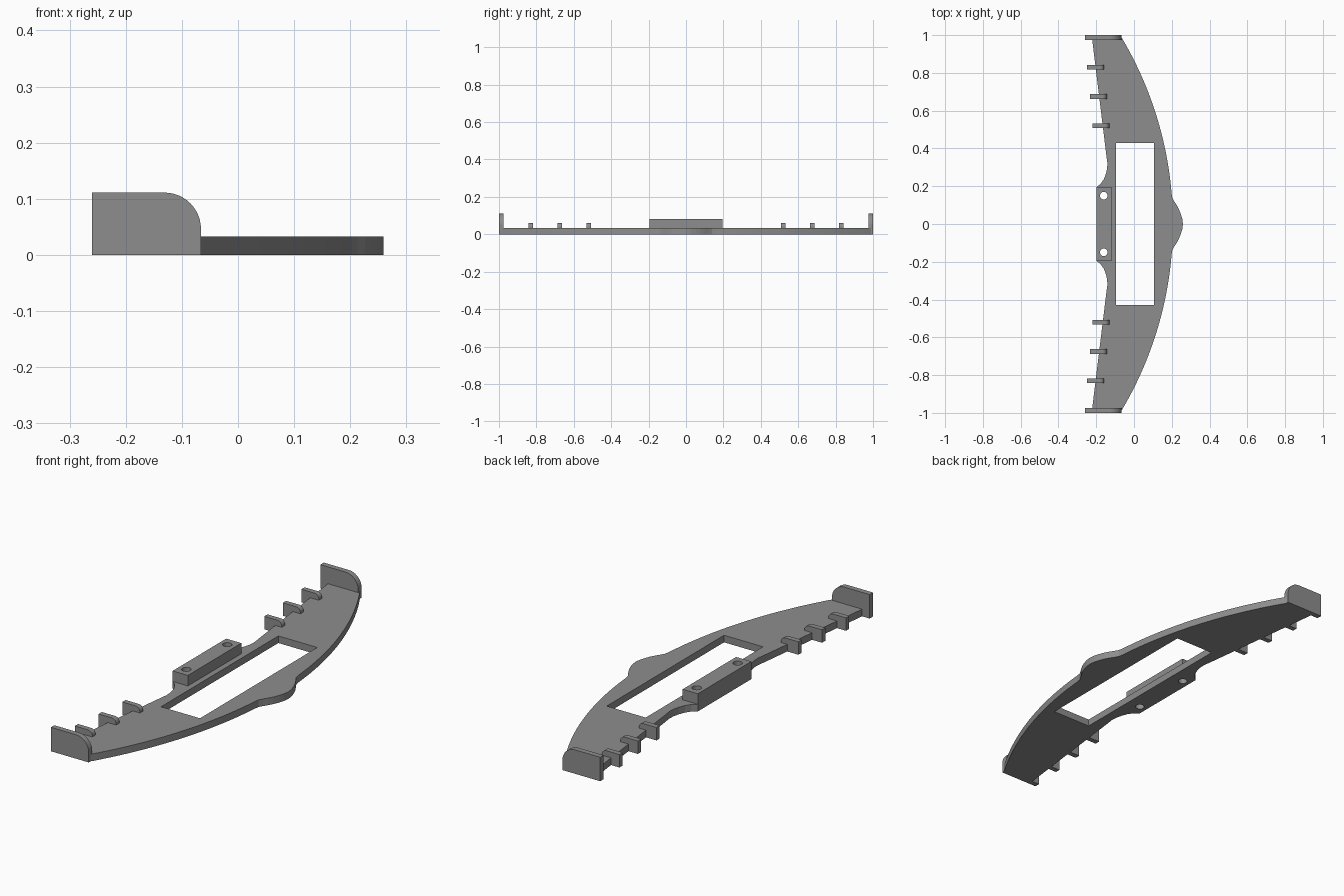
import bpy, bmesh, math
from mathutils import Matrix

if "Cube" in bpy.data.objects:
    bpy.data.objects.remove(bpy.data.objects["Cube"])

grey = bpy.data.materials.new("mid_grey")
grey.diffuse_color = (0.27, 0.27, 0.27, 1)
grey.use_nodes = True
grey.node_tree.nodes["Principled BSDF"].inputs["Base Color"].default_value = grey.diffuse_color


def prism(name, loops, depth, matrix):
    """Extrude closed 2D loops (first is the outline, others are holes)."""
    cu = bpy.data.curves.new(name, 'CURVE')
    cu.dimensions = '2D'
    cu.fill_mode = 'BOTH'
    cu.extrude = depth / 2
    for pts in loops:
        sp = cu.splines.new('POLY')
        sp.points.add(len(pts) - 1)
        for p, (x, y) in zip(sp.points, pts):
            p.co = (x, y, 0, 1)
        sp.use_cyclic_u = True
    tmp = bpy.data.objects.new(name + "_curve", cu)
    bpy.context.collection.objects.link(tmp)
    dg = bpy.context.evaluated_depsgraph_get()
    me = bpy.data.meshes.new_from_object(tmp.evaluated_get(dg))
    bpy.data.objects.remove(tmp)
    bm = bmesh.new()
    bm.from_mesh(me)
    bmesh.ops.remove_doubles(bm, verts=bm.verts, dist=1e-5)
    bmesh.ops.recalc_face_normals(bm, faces=bm.faces)
    for f in bm.faces:
        f.smooth = False
        f.material_index = 0
    bm.transform(matrix)
    bm.to_mesh(me)
    bm.free()
    me.materials.clear()
    me.materials.append(grey)
    ob = bpy.data.objects.new(name, me)
    bpy.context.collection.objects.link(ob)
    return ob


def rect(x0, x1, y0, y1):
    return [(x0, y0), (x1, y0), (x1, y1), (x0, y1)]


def circle(cx, cy, r, n=24):
    return [(cx + r * math.cos(2 * math.pi * i / n), cy + r * math.sin(2 * math.pi * i / n)) for i in range(n)]


def upright(name, x0, x1, height, r, y, thick):
    """Upright fin in the XZ plane with one rounded upper corner."""
    pts = [(x0, 0), (x1, 0)]
    for i in range(13):
        a = math.pi / 2 * i / 12
        pts.append((x1 - r + r * math.cos(a), height - r + r * math.sin(a)))
    pts.append((x0, height))
    prism(name, [pts], thick, Matrix.Translation((0, y, 0)) @ Matrix.Rotation(math.pi / 2, 4, 'X'))


T = 0.033                     # base plate thickness
holes = [circle(-0.16, s * 0.15, 0.02) for s in (1, -1)]

# base plate: half outline from the far end of the bowed edge to the notch edge
R = 1.93
half = []
for i in range(25):           # bowed edge
    y = 0.99 - (0.99 - 0.16) * i / 24
    half.append((0.206 - (R - math.sqrt(R * R - y * y)), y))
half += [(0.203, 0.138), (0.213, 0.12), (0.226, 0.1), (0.238, 0.078),
         (0.248, 0.053), (0.256, 0.027)]   # centre bulge
right = half + [(0.259, 0)] + [(x, -y) for x, y in reversed(half)]
left = [(-0.223, 0.99), (-0.146, 0.36), (-0.141, 0.325), (-0.142, 0.295), (-0.149, 0.265),
        (-0.16, 0.237), (-0.177, 0.212), (-0.198, 0.196)]   # tapered edge and scoop
outline = right + [(x, -y) for x, y in left] + list(reversed(left))
window = rect(-0.094, 0.106, -0.43, 0.43)
prism("base_plate", [outline, window] + holes, T, Matrix.Translation((0, 0, T / 2)))

# drilled mounting block
H = 0.082
prism("mounting_block", [rect(-0.198, -0.12, -0.196, 0.196)] + holes, H - T,
      Matrix.Translation((0, 0, (H + T) / 2)))

# end plates and small fins on both wings
for s, side in ((1, "back"), (-1, "front")):
    upright(f"end_plate_{side}", -0.26, -0.066, 0.111, 0.065, s * 0.9875, 0.025)
    for k, (y, x) in enumerate(((0.83, -0.248), (0.675, -0.234), (0.52, -0.221))):
        upright(f"fin_{side}_{k + 1}", x, x + 0.09, 0.06, 0.022, s * y, 0.024)
